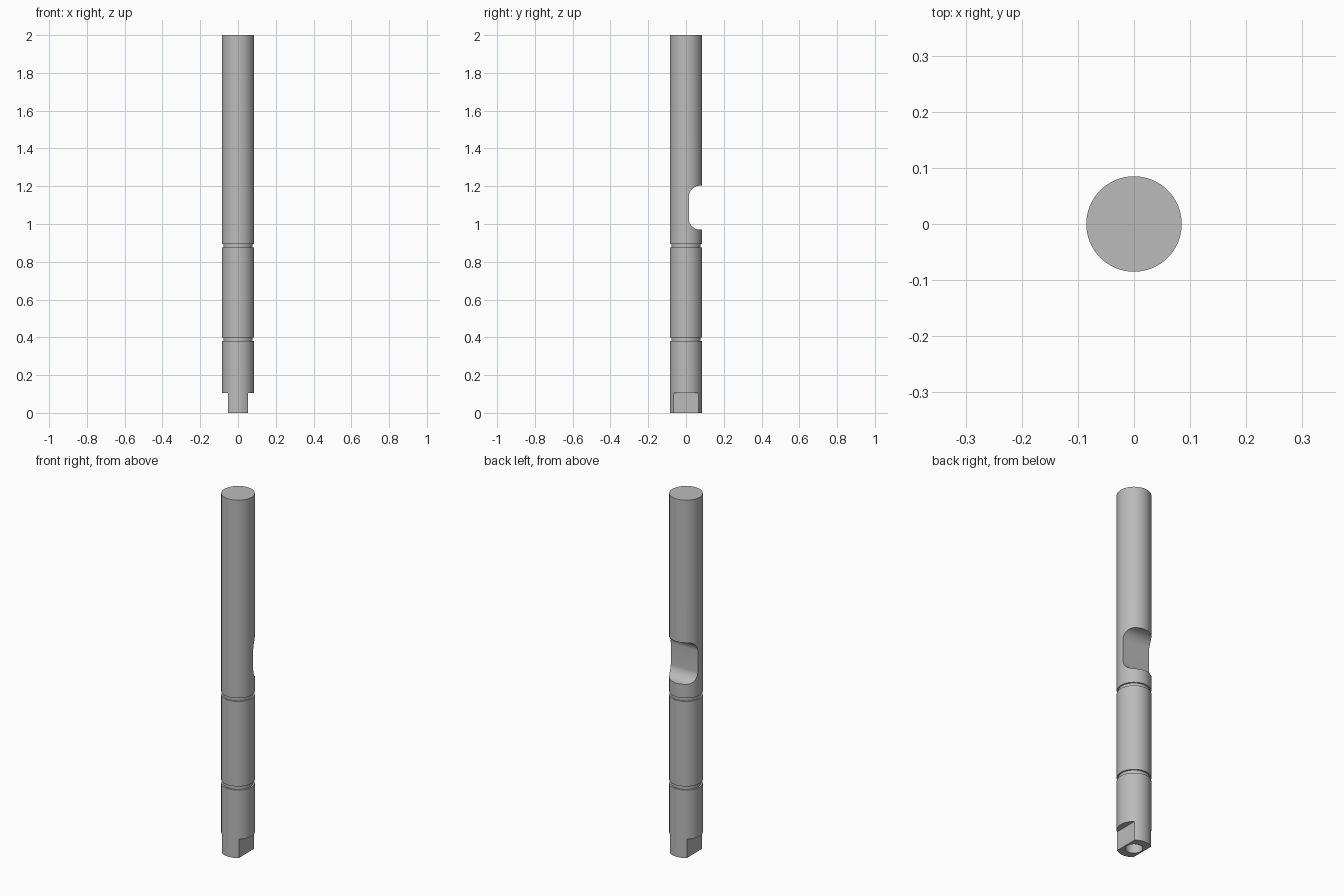
import bpy, bmesh, math
from mathutils import Matrix, Vector

if "Cube" in bpy.data.objects:
    bpy.data.objects.remove(bpy.data.objects["Cube"])

R = 0.085          # rod radius
GROOVE = 0.077     # groove floor radius
BORE = 0.043       # bore radius in the foot
SIDES = 96

steel = bpy.data.materials.new("steel grey")
steel.use_nodes = True
grey = (0.5, 0.5, 0.5, 1)
steel.diffuse_color = grey
steel.node_tree.nodes["Principled BSDF"].inputs["Base Color"].default_value = grey


def finish(name, bm):
    bmesh.ops.recalc_face_normals(bm, faces=bm.faces)
    mesh = bpy.data.meshes.new(name)
    bm.to_mesh(mesh)
    bm.free()
    mesh.materials.append(steel)
    ob = bpy.data.objects.new(name, mesh)
    bpy.context.collection.objects.link(ob)
    return ob


def lathe(name, profile):
    bm = bmesh.new()
    verts = [bm.verts.new((r, 0, z)) for r, z in profile]
    edges = [bm.edges.new(pair) for pair in zip(verts, verts[1:])]
    bmesh.ops.spin(bm, geom=verts + edges, axis=(0, 0, 1), cent=(0, 0, 0),
                   angle=math.tau, steps=SIDES)
    bmesh.ops.remove_doubles(bm, verts=bm.verts, dist=1e-5)
    return finish(name, bm)


def extrude_x(name, outline, x0, x1):
    bm = bmesh.new()
    face = bm.faces.new([bm.verts.new((x0, y, z)) for y, z in outline])
    new = bmesh.ops.extrude_face_region(bm, geom=[face])["geom"]
    bmesh.ops.translate(bm, vec=(x1 - x0, 0, 0),
                        verts=[v for v in new if isinstance(v, bmesh.types.BMVert)])
    return finish(name, bm)


# Rod: bored foot, two ring grooves, plain top
profile = [(0, 0.1), (BORE, 0.1), (BORE, 0), (R, 0)]
for low, high in ((0.38, 0.4), (0.875, 0.893)):
    profile += [(R, low), (GROOVE, low), (GROOVE, high), (R, high)]
profile += [(R, 2), (0, 2)]
rod = lathe("rod", profile)

# Side notch with rounded inner corners, opening to the back
y_in, z_low, z_high, fillet = 0.015, 0.97, 1.203, 0.06
notch = [(0.2, z_low)]
for cz, start in ((z_low + fillet, 1.5), (z_high - fillet, 1.0)):
    for i in range(13):
        a = math.pi * (start - 0.5 * i / 12)
        notch.append((y_in + fillet + fillet * math.cos(a), cz + fillet * math.sin(a)))
notch.append((0.2, z_high))
cutters = [extrude_x("notch_cutter", notch, -0.2, 0.2)]

# Two flats that leave a tang at the foot
flat = [(-0.2, -0.1), (0.2, -0.1), (0.2, 0.105), (-0.2, 0.105)]
for side, name in ((-1, "right_flat_cutter"), (1, "left_flat_cutter")):
    cutters.append(extrude_x(name, flat, side * 0.052, side * 0.2))

# Cut the rod, then drop the cutters
bpy.context.view_layer.objects.active = rod
rod.select_set(True)
for cutter in cutters:
    cutter.hide_render = True
    cut = rod.modifiers.new(cutter.name, 'BOOLEAN')
    cut.operation = 'DIFFERENCE'
    cut.solver = 'EXACT'
    cut.object = cutter
    bpy.ops.object.modifier_apply(modifier=cut.name)
    bpy.data.objects.remove(cutter)

bpy.ops.object.shade_smooth_by_angle(angle=math.radians(30))
